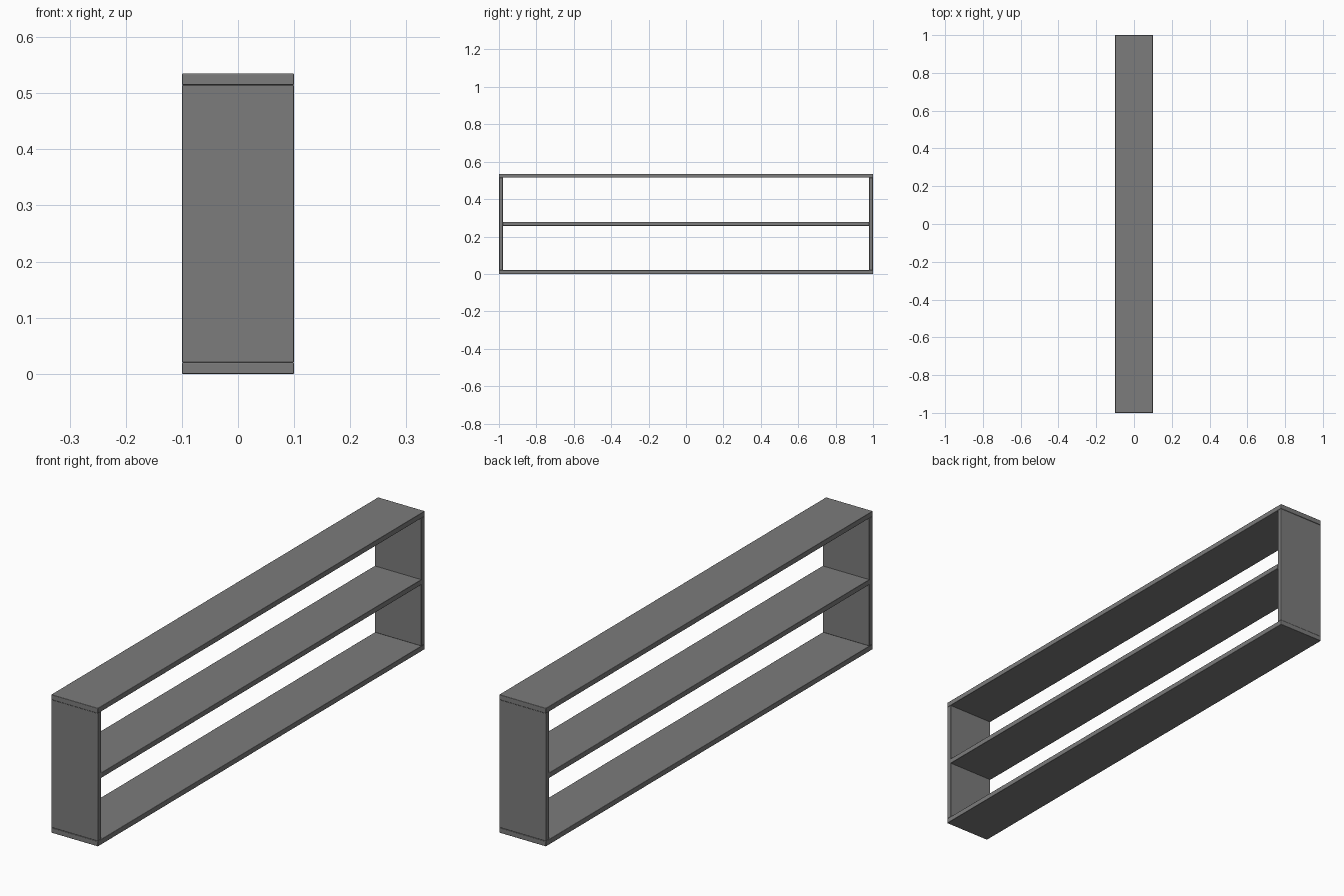
import bpy

old = bpy.data.objects.get("Cube")
if old:
    bpy.data.objects.remove(old, do_unlink=True)

LENGTH, DEPTH, HEIGHT, BOARD = 2.0, 0.2, 0.535, 0.02

grey = bpy.data.materials.new("matte grey")
grey.use_nodes = True
colour = (0.2, 0.2, 0.2, 1)
grey.diffuse_color = colour
grey.node_tree.nodes["Principled BSDF"].inputs["Base Color"].default_value = colour


def board(name, size, y, z):
    """A flat board with slightly softened edges."""
    bpy.ops.mesh.primitive_cube_add(size=1, location=(0, y, z))
    ob = bpy.context.object
    ob.name = name
    ob.scale = size
    bpy.ops.object.transform_apply(location=False, rotation=False, scale=True)
    ob.data.materials.append(grey)
    bevel = ob.modifiers.new("soft edges", "BEVEL")
    bevel.width = 0.0015
    bevel.segments = 2
    bpy.ops.object.shade_smooth_by_angle()


# Full-length top and bottom boards
board("bottom_board", (DEPTH, LENGTH, BOARD), 0, BOARD / 2)
board("top_board", (DEPTH, LENGTH, BOARD), 0, HEIGHT - BOARD / 2)

# Middle shelf fitted between the end panels
board("middle_shelf", (DEPTH, LENGTH - 2 * BOARD, BOARD), 0, HEIGHT / 2)

# Upright end panels between top and bottom
for name, side in (("front_end_panel", -1), ("back_end_panel", 1)):
    board(name, (DEPTH - 0.001, BOARD, HEIGHT - 2 * BOARD),
          side * (LENGTH - BOARD - 0.002) / 2, HEIGHT / 2)
